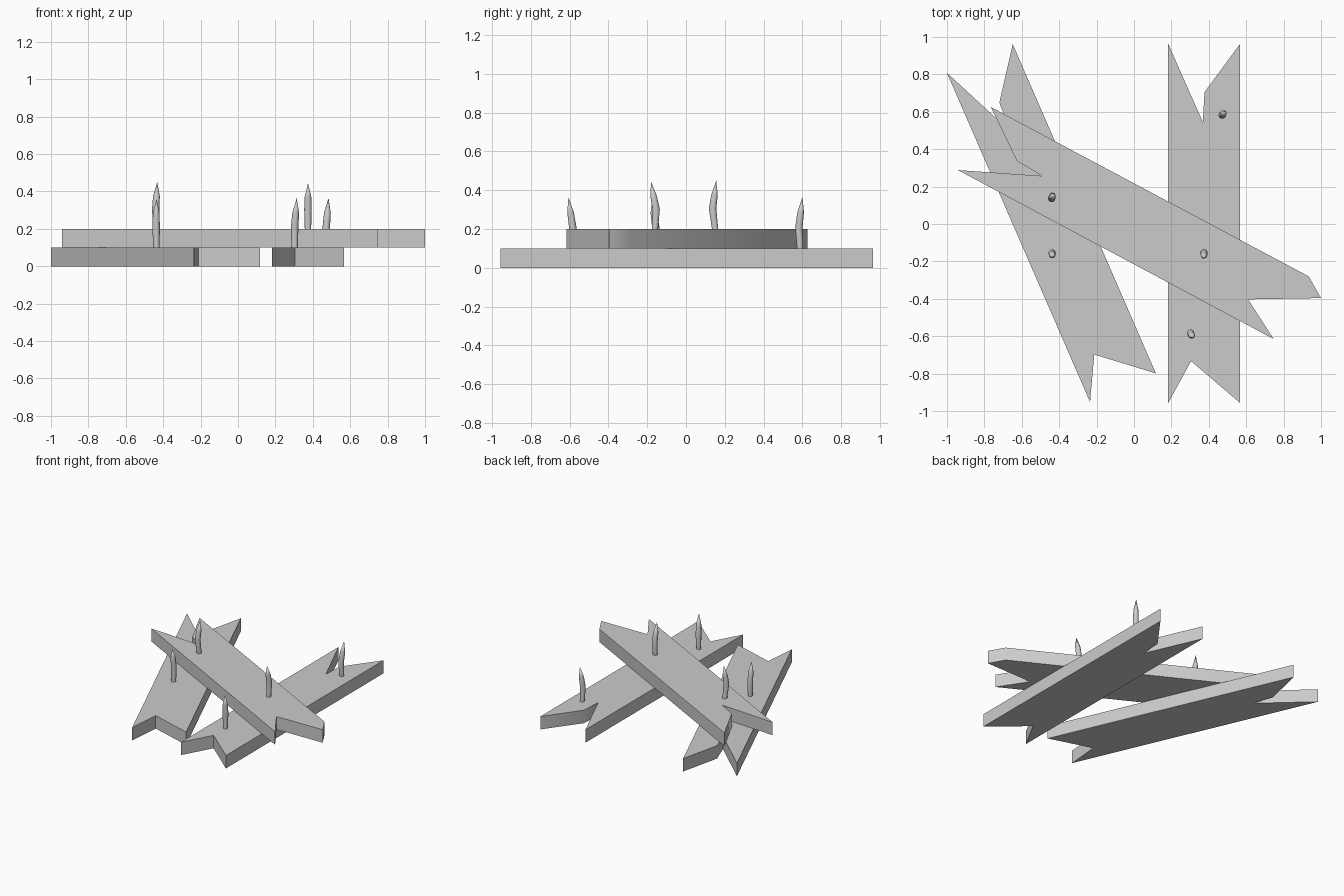
import bpy, bmesh
from math import cos, sin, pi, radians
from mathutils import Vector, Matrix

if "Cube" in bpy.data.objects:
    bpy.data.objects.remove(bpy.data.objects["Cube"])


def finish(name, bm):
    bmesh.ops.recalc_face_normals(bm, faces=bm.faces)
    me = bpy.data.meshes.new(name)
    bm.to_mesh(me)
    bm.free()
    ob = bpy.data.objects.new(name, me)
    bpy.context.collection.objects.link(ob)
    bpy.ops.object.select_all(action='DESELECT')
    ob.select_set(True)
    bpy.context.view_layer.objects.active = ob
    bpy.ops.object.shade_smooth_by_angle(angle=radians(40))
    return ob


def plank(name, outline, z, thick=0.1):
    bm = bmesh.new()
    face = bm.faces.new([bm.verts.new((x, y, z)) for x, y in outline])
    ext = bmesh.ops.extrude_face_region(bm, geom=[face])
    bmesh.ops.translate(bm, vec=(0, 0, thick),
                        verts=[v for v in ext['geom'] if isinstance(v, bmesh.types.BMVert)])
    return finish(name, bm)


def nail(name, base, height, mid, tip, sides=10):
    # bent shaft swept through three rings, closed by a sharp point
    bm = bmesh.new()
    rings = []
    for t, r, off in ((0, 0.017, (0, 0)), (0.42, 0.020, mid), (0.7, 0.018,
                      ((mid[0] + tip[0]) / 2, (mid[1] + tip[1]) / 2))):
        c = Vector((base[0] + off[0], base[1] + off[1], base[2] + t * height))
        rings.append([bm.verts.new(c + Vector((r * cos(2 * pi * i / sides),
                                               r * sin(2 * pi * i / sides), 0)))
                      for i in range(sides)])
    top = bm.verts.new((base[0] + tip[0], base[1] + tip[1], base[2] + height))
    for i in range(sides):
        j = (i + 1) % sides
        for a, b in zip(rings, rings[1:]):
            bm.faces.new((a[i], a[j], b[j], b[i]))
        bm.faces.new((rings[-1][i], rings[-1][j], top))
    bm.faces.new(rings[0][::-1])
    return finish(name, bm)


# Lower planks: the left one is a turned copy of the right one
right = [(0.183, -0.957), (0.305, -0.733), (0.567, -0.957), (0.567, 0.963),
         (0.377, 0.705), (0.368, 0.545), (0.183, 0.963)]
turn = Matrix.Rotation(radians(23.5), 2)
left = [turn @ (Vector(p) - Vector(right[0])) + Vector((-0.235, -0.952)) for p in right]
plank("right_plank", right, 0)
plank("left_plank", left, 0)

# Upper plank lying across both
plank("cross_plank", [(-0.941, 0.288), (0.747, -0.615), (0.61, -0.403), (1.0, -0.396),
                      (0.934, -0.28), (-0.765, 0.625), (-0.626, 0.337), (-0.492, 0.257)], 0.1)

# Bent nails: base point, height, middle offset, tip offset
nails = [((-0.436, 0.15, 0.2), 0.25, (-0.004, -0.013), (0.004, 0.006)),
         ((-0.436, -0.16, 0.1), 0.26, (-0.002, 0.004), (0.0, -0.015)),
         ((0.374, -0.16, 0.2), 0.243, (0, 0.006), (0, -0.02)),
         ((0.303, -0.588, 0.1), 0.265, (0.0, 0.004), (0.011, -0.018)),
         ((0.472, 0.588, 0.1), 0.265, (0.0, -0.006), (0.012, 0.012))]
for i, args in enumerate(nails):
    nail(f"nail_{i + 1}", *args)
